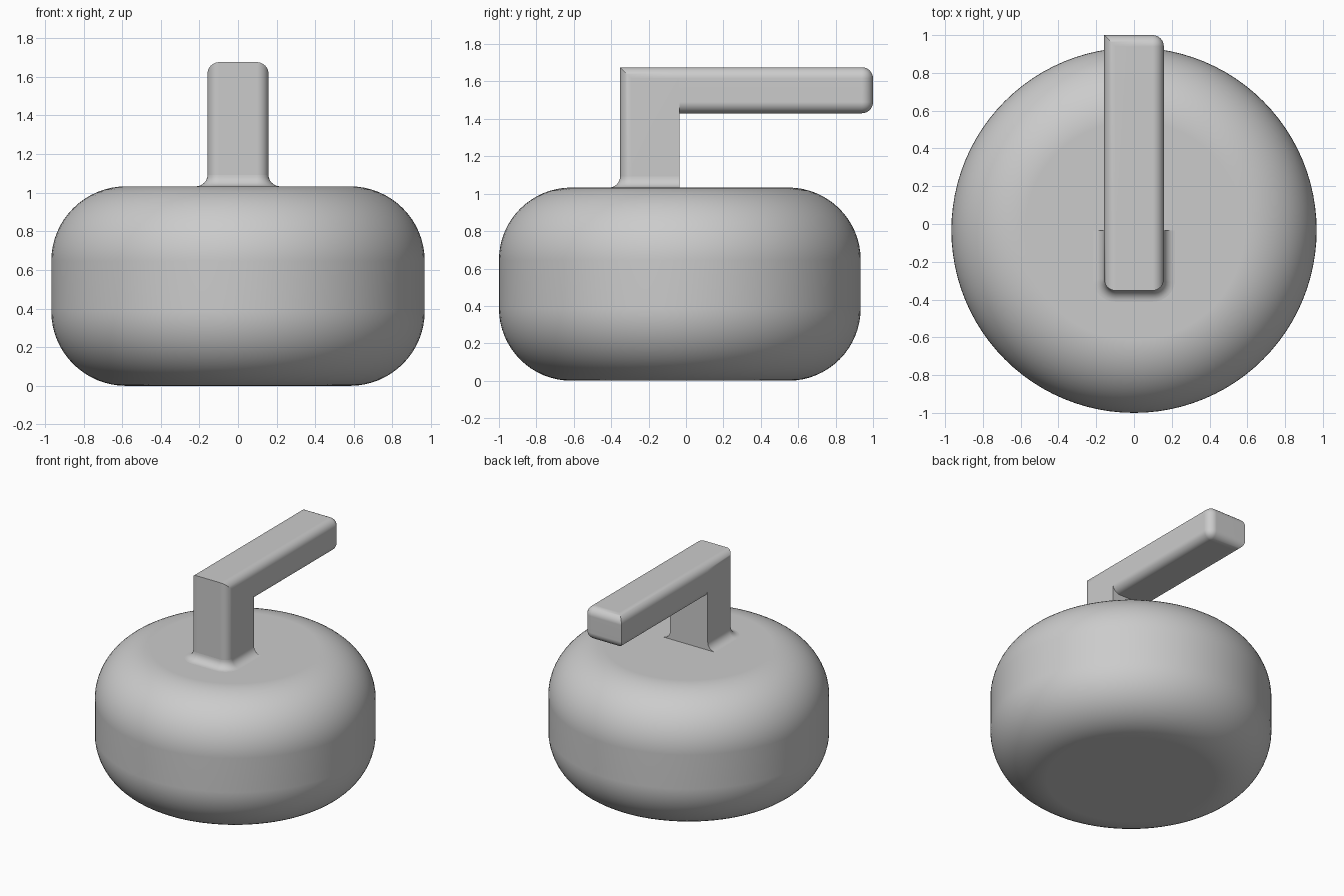
import bpy, bmesh, math
from mathutils import Vector

cube = bpy.data.objects.get("Cube")
if cube:
    bpy.data.objects.remove(cube, do_unlink=True)

GREY = (0.6, 0.6, 0.6, 1)
grey = bpy.data.materials.new("plain grey")
grey.use_nodes = True
grey.diffuse_color = GREY
grey.node_tree.nodes["Principled BSDF"].inputs["Base Color"].default_value = GREY

# Main dimensions
R, H, ROUND, CY = 0.967, 1.033, 0.387, -0.033
W, FRONT, BACK, END = 0.158, -0.352, -0.035, 1.0
TOP, UNDER, EDGE = 1.676, 1.43, 0.06


def finish(bm, name):
    bmesh.ops.recalc_face_normals(bm, faces=bm.faces[:])
    mesh = bpy.data.meshes.new(name)
    bm.to_mesh(mesh)
    bm.free()
    mesh.materials.append(grey)
    ob = bpy.data.objects.new(name, mesh)
    bpy.context.collection.objects.link(ob)
    bpy.ops.object.select_all(action='DESELECT')
    ob.select_set(True)
    bpy.context.view_layer.objects.active = ob
    bpy.ops.object.shade_smooth_by_angle(angle=math.radians(30))
    mod = ob.modifiers.new("Flat faces stay flat", 'WEIGHTED_NORMAL')
    mod.keep_sharp = True
    return ob


def rounded_box(name, y0, y1, z0, z1, rounded):
    """Box whose edges are rounded where the rule accepts (midpoint, direction)."""
    bm = bmesh.new()
    bmesh.ops.create_cube(bm, size=1)
    for v in bm.verts:
        v.co = Vector((v.co.x * 2 * W, y0 if v.co.y < 0 else y1, z0 if v.co.z < 0 else z1))
    centre = Vector((0, (y0 + y1) / 2, (z0 + z1) / 2))
    edges = []
    for e in bm.edges:
        a, b = (v.co for v in e.verts)
        axis = max(range(3), key=lambda i: abs(a[i] - b[i]))
        if rounded((a + b) / 2 - centre, "xyz"[axis]):
            edges.append(e)
    bmesh.ops.bevel(bm, geom=edges, offset=EDGE, segments=8, profile=0.5,
                    affect='EDGES', clamp_overlap=True)
    return finish(bm, name)


# Stone body: turned profile with broad rounded shoulders
bm = bmesh.new()
N, STEPS = 96, 16
arc = [math.pi / 2 * i / STEPS for i in range(STEPS + 1)]
profile = [(R - ROUND + ROUND * math.sin(a), ROUND - ROUND * math.cos(a)) for a in arc]
profile += [(r, H - z) for r, z in reversed(profile)]
rings = [[bm.verts.new((r * math.cos(math.tau * k / N), CY + r * math.sin(math.tau * k / N), z))
          for k in range(N)] for r, z in profile]
for low, high in zip(rings, rings[1:]):
    for k in range(N):
        bm.faces.new((low[k], low[k - 1], high[k - 1], high[k]))
bm.faces.new(rings[0])
bm.faces.new(rings[-1])
finish(bm, "stone_body")

# Handle post: rounded front corners and top side edges, square back
rounded_box("handle_post", FRONT, BACK, H - 0.03, TOP,
            lambda m, d: (d == "z" and m.y < 0) or (d == "y" and m.z > 0))

# Handle arm: rounded along its length and at the tip, except one tip corner
rounded_box("handle_arm", BACK, END, UNDER, TOP,
            lambda m, d: d == "y" or (m.y > 0 and (d == "x" or m.x > 0)))

# Hollow fillet around the front and sides of the post foot
bm = bmesh.new()


def foot_outline(offset):
    r = EDGE + offset
    cx, cy = W - EDGE, FRONT + EDGE
    half = [(W + offset, BACK)]
    for i in range(9):
        a = -math.pi / 2 * i / 8
        half.append((cx + r * math.cos(a), cy + r * math.sin(a)))
    return half + [(-x, y) for x, y in reversed(half)]


rows = []
for i in range(9):
    a = math.pi / 2 * i / 8
    z = H + EDGE * (1 - math.sin(a))
    rows.append([bm.verts.new((x, y, z)) for x, y in foot_outline(EDGE * (1 - math.cos(a)))])
for upper, lower in zip(rows, rows[1:]):
    for k in range(len(upper) - 1):
        bm.faces.new((upper[k], upper[k + 1], lower[k + 1], lower[k]))
# Flat back ends of the fillet
for end in (0, -1):
    x = W if end == 0 else -W
    bm.faces.new([row[end] for row in rows] + [bm.verts.new((x, BACK, H))])
finish(bm, "post_fillet")
